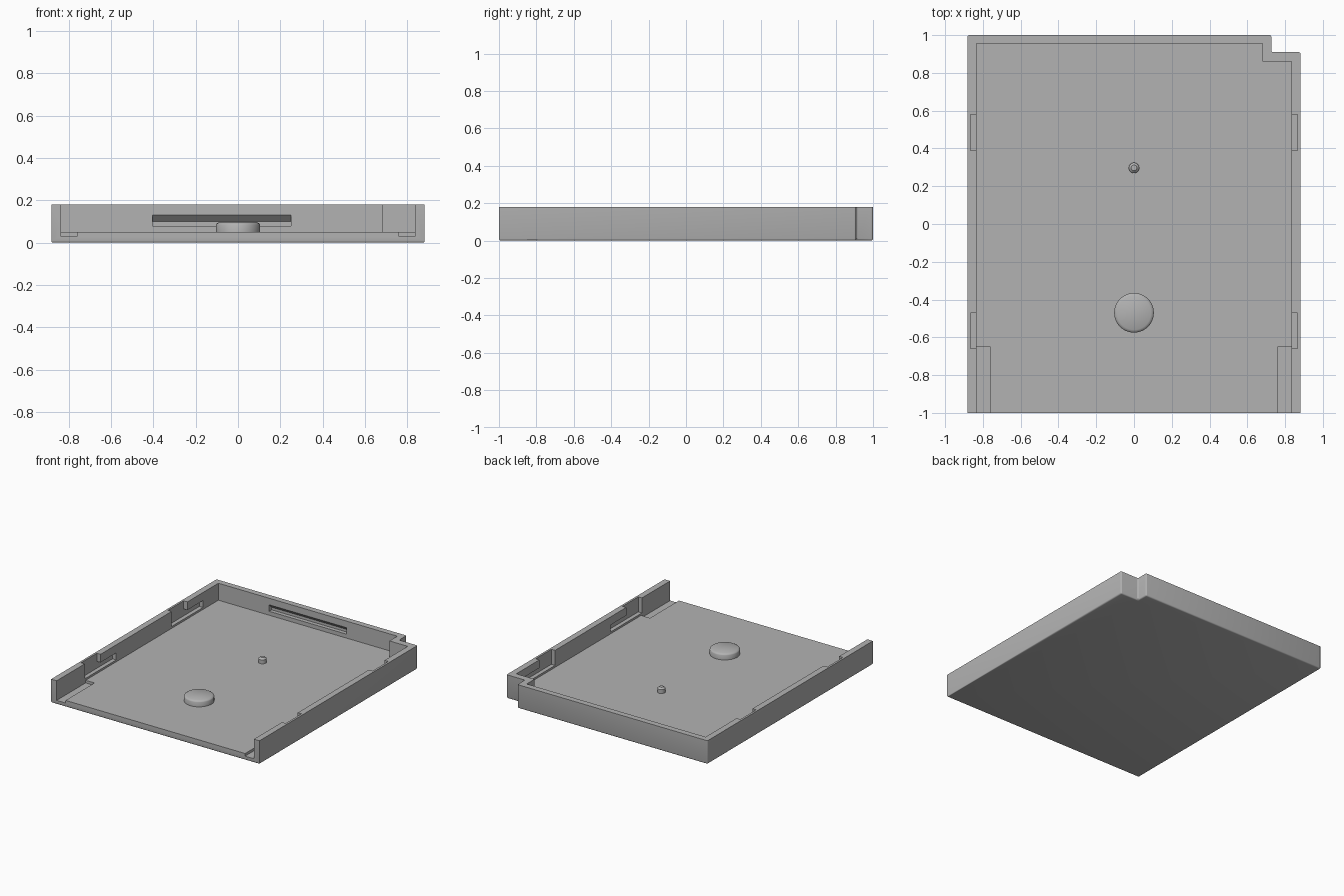
import bpy, bmesh, math

if "Cube" in bpy.data.objects:
    bpy.data.objects.remove(bpy.data.objects["Cube"])

grey = bpy.data.materials.new("plain grey")
grey.diffuse_color = (0.45, 0.45, 0.45, 1)
grey.use_nodes = True
grey.node_tree.nodes["Principled BSDF"].inputs["Base Color"].default_value = grey.diffuse_color


def make_object(name, bm):
    bmesh.ops.recalc_face_normals(bm, faces=bm.faces[:])
    mesh = bpy.data.meshes.new(name)
    bm.to_mesh(mesh)
    bm.free()
    mesh.materials.append(grey)
    obj = bpy.data.objects.new(name, mesh)
    bpy.context.collection.objects.link(obj)
    return obj


def prism(points, offset):
    """Extrude a closed 3D polygon along an offset vector."""
    bm = bmesh.new()
    face = bm.faces.new([bm.verts.new(p) for p in points])
    ext = bmesh.ops.extrude_face_region(bm, geom=[face])["geom"]
    verts = [g for g in ext if isinstance(g, bmesh.types.BMVert)]
    bmesh.ops.translate(bm, vec=offset, verts=verts)
    return bm


def box(x0, x1, y0, y1, z0, z1):
    return prism([(x0, y0, z0), (x1, y0, z0), (x1, y1, z0), (x0, y1, z0)],
                 (0, 0, z1 - z0))


def lathe(name, x, y, profile, steps=48):
    """Spin (radius, z) pairs about a vertical axis."""
    bm = bmesh.new()
    rings = [[bm.verts.new((x + r * math.cos(math.tau * i / steps),
                            y + r * math.sin(math.tau * i / steps), z))
              for i in range(steps)] for r, z in profile]
    for a, b in zip(rings, rings[1:]):
        for i in range(steps):
            j = (i + 1) % steps
            bm.faces.new((a[i], a[j], b[j], b[i]))
    bm.faces.new(rings[0])
    bm.faces.new(rings[-1])
    return make_object(name, bm)


def smooth(obj):
    bpy.ops.object.select_all(action="DESELECT")
    obj.select_set(True)
    bpy.context.view_layer.objects.active = obj
    bpy.ops.object.shade_smooth_by_angle(angle=math.radians(32))


# Outer tray block with a stepped rear corner and softened lower edges
H = 0.18
outline = [(-0.882, -1), (0.882, -1), (0.882, 0.91), (0.727, 0.91),
           (0.727, 1), (-0.882, 1)]
bm = prism([(x, y, 0) for x, y in outline], (0, 0, H))
bmesh.ops.recalc_face_normals(bm, faces=bm.faces[:])
soft = []
for e in bm.edges:
    a, b = (v.co for v in e.verts)
    bottom = max(a.z, b.z) < 0.001
    upright = abs(a.z - b.z) > 0.1 and a.y > -0.99
    if bottom or upright:
        soft.append(e)
bmesh.ops.bevel(bm, geom=soft, offset=0.01, segments=3, profile=0.5,
                affect="EDGES")
tray = make_object("tray", bm)

# Main cavity, open at the top and front
inner = [(-0.835, -1.1), (0.835, -1.1), (0.835, 0.86), (0.68, 0.86),
         (0.68, 0.955), (-0.835, 0.955)]
cuts = [prism([(x, y, 0.05) for x, y in inner], (0, 0, 0.3))]

for s in (-1, 1):
    # Sunken floor strips at the front corners
    cuts.append(box(*sorted((s * 0.76, s * 0.835)), -1.1, -0.65, 0.03, 0.1))
    # L-shaped slots: entry open at the top, running back along the wall
    for y in (-0.66, 0.39):
        side = [(y, 0.065), (y + 0.38, 0.065), (y + 0.38, 0.118),
                (y + 0.19, 0.118), (y + 0.19, 0.3), (y, 0.3)]
        cuts.append(prism([(s * 0.8, a, z) for a, z in side],
                          (s * 0.066, 0, 0)))

# Rear wall slot with a sloping roof
cuts.append(prism([(-0.405, 0.9, 0.08), (-0.405, 0.985, 0.08),
                   (-0.405, 0.985, 0.10), (-0.405, 0.955, 0.13),
                   (-0.405, 0.9, 0.13)], (0.655, 0, 0)))

for i, c in enumerate(cuts):
    cutter = make_object(f"cutter_{i}", c)
    mod = tray.modifiers.new("cut", "BOOLEAN")
    mod.operation = "DIFFERENCE"
    mod.solver = "EXACT"
    mod.object = cutter
    bpy.context.view_layer.objects.active = tray
    bpy.ops.object.modifier_apply(modifier=mod.name)
    bpy.data.objects.remove(cutter)
smooth(tray)

# Round boss and small locating peg on the floor
smooth(lathe("round_boss", 0, -0.47, [(0.105, 0.045), (0.105, 0.085),
                                      (0.102, 0.09), (0.09, 0.097)]))
smooth(lathe("locating_peg", 0, 0.297, [(0.028, 0.045), (0.028, 0.08),
                                        (0.015, 0.092)], 32))
